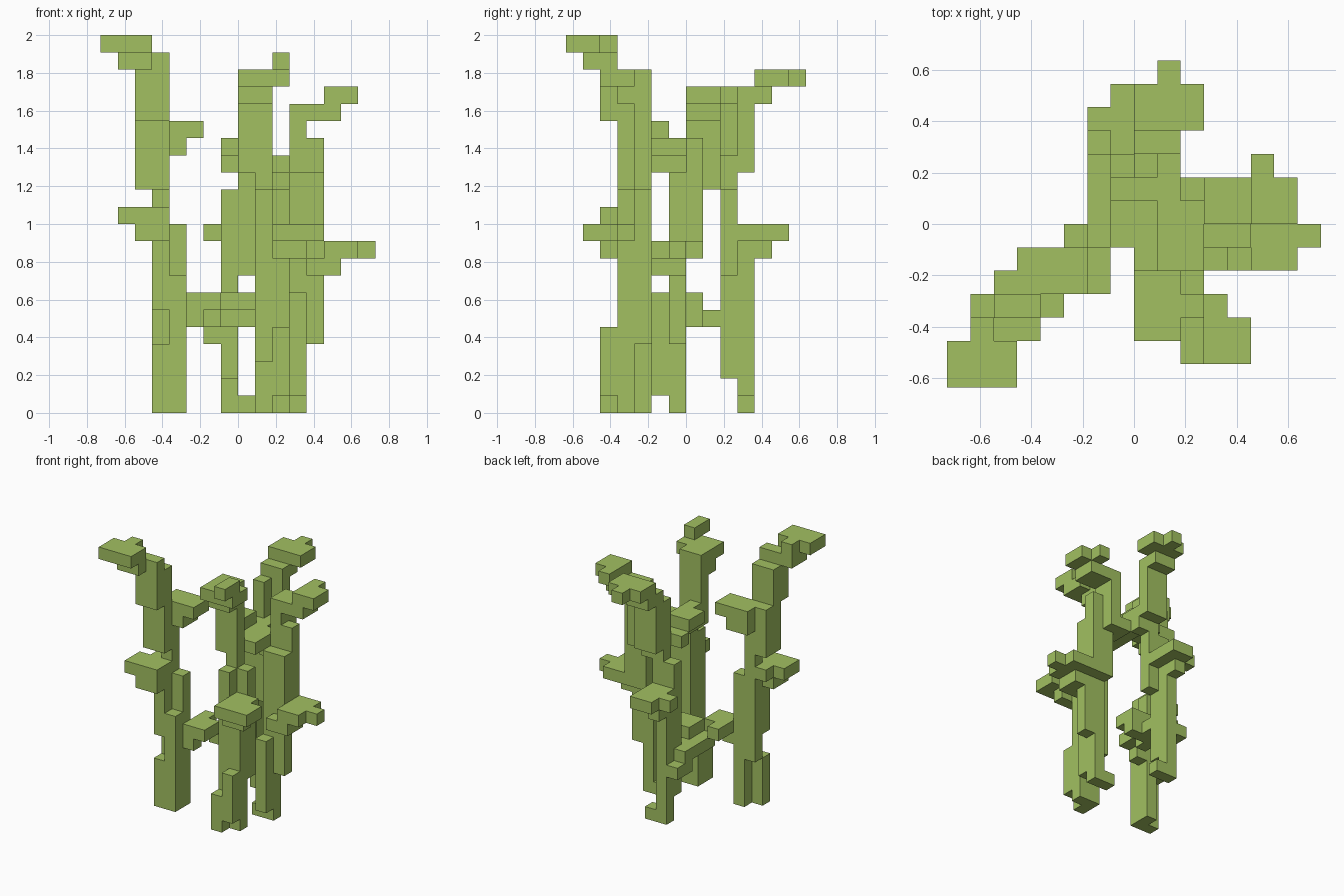
import bpy
import bmesh

cube = bpy.data.objects.get("Cube")
if cube:
    bpy.data.objects.remove(cube, do_unlink=True)

UNIT = 1 / 11

green = bpy.data.materials.new("leaf green")
green.use_nodes = True
leaf_colour = (0.36, 0.53, 0.12, 1)
green.diffuse_color = leaf_colour
green.node_tree.nodes["Principled BSDF"].inputs["Base Color"].default_value = leaf_colour

cells = set()


def block(x, y, z, wide=1, deep=1, tall=1):
    """Fill a box of grid cells, starting from its lowest corner."""
    for i in range(x, x + wide):
        for j in range(y, y + deep):
            for k in range(z, z + tall):
                cells.add((i, j, k))


def finish_plant(name):
    """Turn the filled cells into one clean outer skin."""
    bm = bmesh.new()
    corners = {}

    def corner(point):
        if point not in corners:
            corners[point] = bm.verts.new([c * UNIT for c in point])
        return corners[point]

    for cell in cells:
        for axis in range(3):
            for side in (False, True):
                neighbour = list(cell)
                neighbour[axis] += 1 if side else -1
                if tuple(neighbour) in cells:
                    continue
                ring = []
                for u, v in ((0, 0), (1, 0), (1, 1), (0, 1)):
                    point = list(cell)
                    point[axis] += int(side)
                    point[(axis + 1) % 3] += u
                    point[(axis + 2) % 3] += v
                    ring.append(corner(tuple(point)))
                bm.faces.new(ring if side else ring[::-1])
    bmesh.ops.dissolve_limit(bm, angle_limit=0.01, verts=bm.verts[:], edges=bm.edges[:])
    mesh = bpy.data.meshes.new(name)
    bm.to_mesh(mesh)
    bm.free()
    mesh.materials.append(green)
    plant = bpy.data.objects.new(name, mesh)
    bpy.context.collection.objects.link(plant)
    cells.clear()


# Right plant: stem
block(x=-4, y=-4, z=0, deep=2, tall=8)
block(x=-5, y=-4, z=0, tall=4)
block(x=-5, y=-3, z=4, tall=9)
block(x=-5, y=-4, z=6, tall=5)
block(x=-4, y=-3, z=8, tall=3)
block(x=-6, y=-4, z=13, wide=2, deep=2, tall=4)
block(x=-6, y=-5, z=17, wide=2, deep=2, tall=3)
# Right plant: low inner leaf
block(x=-3, y=-3, z=5)
block(x=-3, y=-3, z=6, wide=2, deep=2)
block(x=-3, y=-1, z=6)
# Right plant: middle outer leaf
block(x=-6, y=-5, z=10, wide=2, deep=2)
block(x=-7, y=-5, z=11, wide=3, deep=2)
block(x=-6, y=-3, z=11)
# Right plant: upper inner leaf
block(x=-5, y=-3, z=15, wide=2, deep=2)
block(x=-4, y=-3, z=16, wide=2, deep=2)
block(x=-5, y=-2, z=16)
# Right plant: crown leaf
block(x=-7, y=-6, z=20, wide=2, deep=2)
block(x=-5, y=-5, z=20)
block(x=-8, y=-7, z=21, wide=3, deep=2)
block(x=-7, y=-5, z=21)
finish_plant("right_plant")

# Front plant: stem
block(x=1, y=-5, z=0, tall=3)
block(x=2, y=-5, z=1, tall=4)
block(x=1, y=-4, z=0, wide=2, tall=11)
block(x=1, y=-4, z=11, tall=2)
block(x=1, y=-3, z=4, wide=2, tall=9)
block(x=1, y=-3, z=13, tall=7)
block(x=0, y=-3, z=14, tall=6)
# Front plant: front leaf
block(x=2, y=-5, z=9, wide=2)
block(x=2, y=-6, z=10, wide=3, deep=2)
block(x=3, y=-4, z=10)
# Front plant: rear leaf
block(x=0, y=-2, z=14, wide=3)
block(x=-1, y=-1, z=15, wide=2, deep=2)
block(x=0, y=-2, z=15)
# Front plant: crown leaf
block(x=0, y=-4, z=18, wide=2)
block(x=0, y=-5, z=19, wide=3, deep=2)
block(x=2, y=-6, z=20, deep=2)
finish_plant("front_plant")

# Left plant: stem
block(x=2, y=-1, z=0, wide=2)
block(x=3, y=-2, z=1, deep=2, tall=6)
block(x=4, y=-1, z=4, tall=5)
block(x=3, y=-1, z=7, tall=2)
block(x=3, y=-1, z=9, wide=2, deep=2, tall=5)
block(x=4, y=0, z=14, tall=2)
block(x=3, y=0, z=13, deep=2, tall=5)
# Left plant: outer leaf
block(x=4, y=-2, z=8, wide=2, deep=2)
block(x=5, y=-2, z=9, wide=2, deep=3)
block(x=7, y=-1, z=9)
# Left plant: inner leaf
block(x=2, y=0, z=13, deep=2)
block(x=0, y=-1, z=14, wide=3, deep=2)
block(x=-1, y=1, z=14, wide=3)
# Left plant: crown leaf
block(x=3, y=0, z=17, wide=3, deep=2)
block(x=5, y=0, z=18, wide=2, deep=2)
block(x=5, y=2, z=18)
finish_plant("left_plant")

# Back plant: stem
block(x=-1, y=3, z=0, wide=2)
block(x=-1, y=3, z=1, tall=9)
block(x=-1, y=2, z=2, tall=11)
block(x=0, y=2, z=8, tall=10)
block(x=1, y=2, z=13, tall=2)
block(x=0, y=3, z=14, wide=2, tall=4)
# Back plant: low front leaves
block(x=-2, y=2, z=4, wide=2, deep=2)
block(x=-2, y=0, z=5, wide=2, deep=3)
block(x=-2, y=-1, z=5)
block(x=0, y=0, z=5)
block(x=-1, y=-1, z=6, wide=2, deep=2)
# Back plant: middle rear leaf
block(x=-1, y=4, z=9)
block(x=-1, y=3, z=10, wide=2, deep=3)
block(x=-2, y=4, z=10)
# Back plant: crown leaf
block(x=0, y=3, z=18, wide=2, deep=2)
block(x=0, y=4, z=19, wide=3, deep=2)
block(x=1, y=6, z=19)
finish_plant("back_plant")
